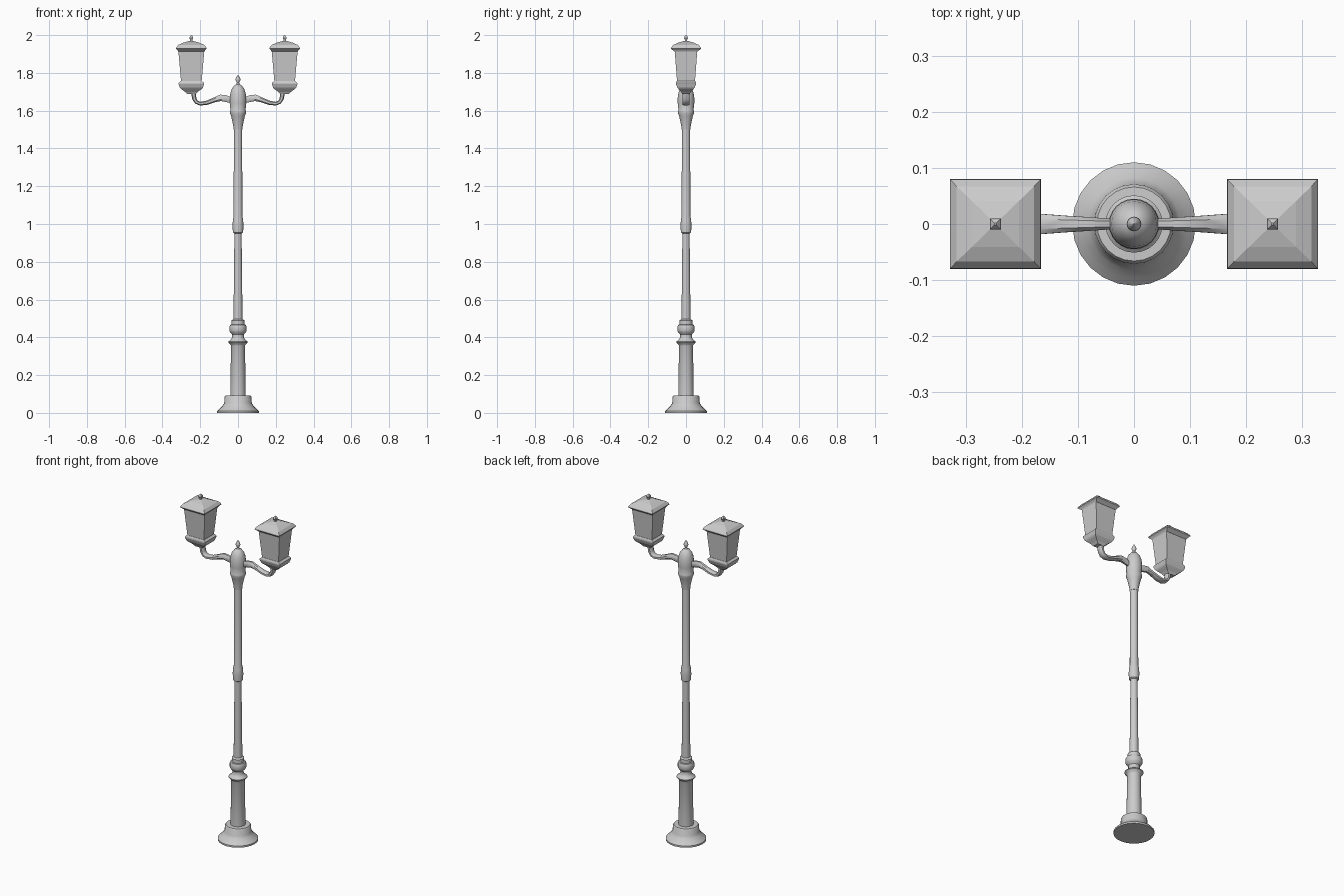
import bpy, bmesh, math
from mathutils import Vector


def loft(name, rings, smooth=False):
    """Skin a list of equal-length point rings and cap both ends."""
    bm = bmesh.new()
    loops = [[bm.verts.new(p) for p in ring] for ring in rings]
    n = len(loops[0])
    for a, b in zip(loops, loops[1:]):
        for i in range(n):
            j = (i + 1) % n
            bm.faces.new((a[i], a[j], b[j], b[i]))
    bm.faces.new(loops[0][::-1])
    bm.faces.new(loops[-1])
    bmesh.ops.recalc_face_normals(bm, faces=bm.faces)
    me = bpy.data.meshes.new(name)
    bm.to_mesh(me)
    bm.free()
    ob = bpy.data.objects.new(name, me)
    bpy.context.collection.objects.link(ob)
    if smooth:
        bpy.ops.object.select_all(action='DESELECT')
        bpy.context.view_layer.objects.active = ob
        ob.select_set(True)
        bpy.ops.object.shade_smooth_by_angle(angle=math.radians(35))
    return ob


def lathe(name, profile, sides=24):
    rings = [[(r * math.cos(2 * math.pi * i / sides), r * math.sin(2 * math.pi * i / sides), z)
              for i in range(sides)] for r, z in profile]
    return loft(name, rings, True)


def box_stack(name, cx, levels):
    """Rectangular rings: (half x, half y, z)."""
    return loft(name, [[(cx + sx * hx, sy * hy, z)
                        for sx, sy in ((-1, -1), (1, -1), (1, 1), (-1, 1))]
                       for hx, hy, z in levels])


# Base and lower pedestal
lathe("base", [(0.11, 0), (0.11, 0.01), (0.096, 0.023), (0.082, 0.038), (0.073, 0.052),
               (0.071, 0.085), (0.066, 0.092), (0.042, 0.093)])
lathe("pedestal", [(0.041, 0.09), (0.037, 0.355), (0.04, 0.362), (0.051, 0.373),
                   (0.051, 0.378), (0.036, 0.39), (0.031, 0.40), (0.031, 0.415),
                   (0.042, 0.428), (0.045, 0.435), (0.045, 0.458), (0.041, 0.466),
                   (0.034, 0.468), (0.034, 0.49), (0.025, 0.496)])

# Shaft with its thicker upper sleeve
lathe("shaft", [(0.024, 0.49), (0.019, 0.95), (0.027, 0.955), (0.029, 0.99),
                (0.027, 1.025), (0.023, 1.04), (0.022, 1.515)])

# Head with flared neck, bulb and finial
lathe("head", [(0.023, 1.50), (0.026, 1.525), (0.036, 1.57), (0.043, 1.588), (0.043, 1.598),
               (0.040, 1.604), (0.044, 1.64), (0.044, 1.668), (0.040, 1.695), (0.032, 1.718),
               (0.020, 1.733), (0.009, 1.739), (0.006, 1.747), (0.013, 1.761),
               (0.012, 1.769), (0.005, 1.783), (0.001, 1.790)])

# Arm centre line: x, z, half width in y, half thickness
ARM = [(0.035, 1.655, 0.009, 0.015), (0.065, 1.664, 0.011, 0.018), (0.092, 1.668, 0.013, 0.017),
       (0.125, 1.657, 0.015, 0.013), (0.165, 1.642, 0.018, 0.011), (0.20, 1.637, 0.019, 0.010),
       (0.220, 1.645, 0.019, 0.010), (0.231, 1.662, 0.019, 0.011), (0.236, 1.697, 0.019, 0.013)]


def arm_rings(s):
    rings = []
    for k, (x, z, w, h) in enumerate(ARM):
        a, b = ARM[max(k - 1, 0)], ARM[min(k + 1, len(ARM) - 1)]
        t = Vector((b[0] - a[0], 0, b[1] - a[1])).normalized()
        up = Vector((-t.z, 0, t.x))
        ring = []
        for u, v in ((1, .5), (.5, 1), (-.5, 1), (-1, .5), (-1, -.5), (-.5, -1), (.5, -1), (1, -.5)):
            p = Vector((x, u * w, z)) + up * (v * h)
            ring.append((s * p.x, p.y, p.z))
        rings.append(ring)
    return rings


# Arms and lanterns on both sides
for s, side in ((-1, "left"), (1, "right")):
    cx = s * 0.247
    loft(side + "_arm", arm_rings(s), True)
    box_stack(side + "_lantern_tray", cx,
              [(0.022, 0.019, 1.688), (0.034, 0.026, 1.70), (0.055, 0.040, 1.715),
               (0.061, 0.046, 1.722), (0.067, 0.053, 1.74), (0.067, 0.053, 1.747),
               (0.056, 0.049, 1.757)])
    box_stack(side + "_lantern_glass", cx,
              [(0.054, 0.047, 1.75), (0.069, 0.060, 1.918)])
    box_stack(side + "_lantern_roof", cx,
              [(0.068, 0.060, 1.912), (0.073, 0.070, 1.92), (0.081, 0.080, 1.928),
               (0.080, 0.079, 1.934), (0.069, 0.067, 1.948), (0.042, 0.041, 1.96),
               (0.010, 0.010, 1.969)])
    box_stack(side + "_lantern_finial", cx,
              [(0.006, 0.006, 1.965), (0.006, 0.006, 1.975), (0.010, 0.010, 1.984),
               (0.008, 0.008, 1.993), (0.002, 0.002, 2.0)])
